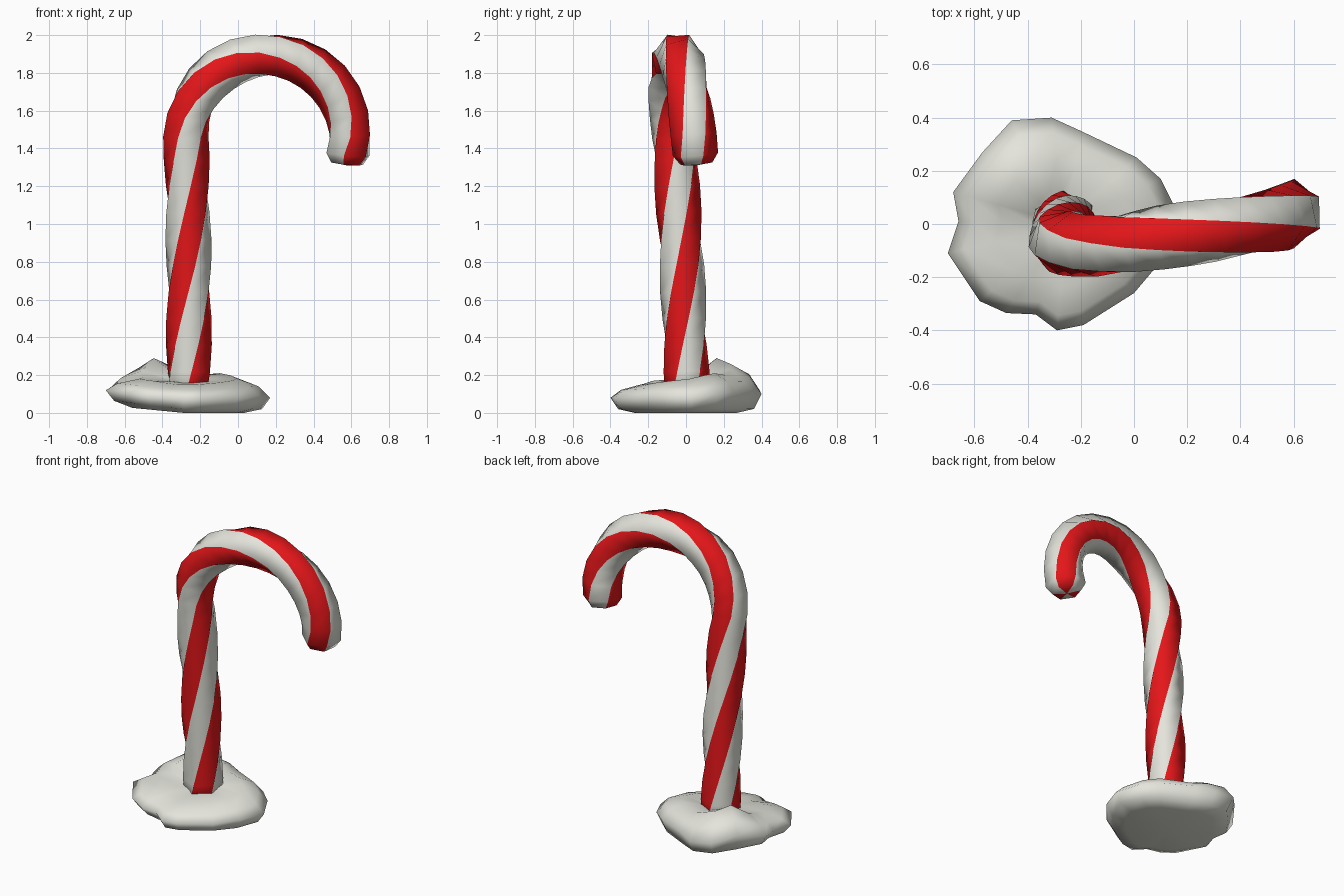
import bpy, bmesh, math
from mathutils import Vector

if "Cube" in bpy.data.objects:
    bpy.data.objects.remove(bpy.data.objects["Cube"])


def material(name, rgb):
    m = bpy.data.materials.new(name)
    m.diffuse_color = (*rgb, 1)
    m.use_nodes = True
    m.node_tree.nodes["Principled BSDF"].inputs["Base Color"].default_value = m.diffuse_color
    return m


white = material("sugar_white", (0.78, 0.78, 0.72))
red = material("candy_red", (0.78, 0.008, 0.01))


def interp(keys, t):
    for (t0, v0), (t1, v1) in zip(keys, keys[1:]):
        if t <= t1:
            return v0 + (v1 - v0) * (t - t0) / (t1 - t0)
    return keys[-1][1]


def make_object(name, bm, mats):
    for f in bm.faces:
        f.smooth = True
    me = bpy.data.meshes.new(name)
    bm.to_mesh(me)
    bm.free()
    for m in mats:
        me.materials.append(m)
    ob = bpy.data.objects.new(name, me)
    bpy.context.collection.objects.link(ob)
    return ob


def bridge(bm, a, b, colour=lambda k: 0):
    n = len(a)
    for k in range(n):
        j = (k + 1) % n
        bm.faces.new((a[k], a[j], b[j], b[k])).material_index = colour(k)


def fan(bm, ring, tip, colour=lambda k: 0):
    n = len(ring)
    for k in range(n):
        bm.faces.new((ring[k], ring[(k + 1) % n], tip)).material_index = colour(k)


# Candy cane path: straight stem, then an arch; each row is (point, twist in degrees)
R, CX, CZ, AX, AZ = 0.122, 0.158, 1.46, 0.434, 0.434
lean = [(0.0, 0.01), (0.17, 0.005), (0.8, -0.022), (1.5, -0.065)]
sweep = [(0, -0.065), (40, -0.082), (65, -0.07), (90, -0.042),
         (135, 0.0), (180, 0.042), (200, 0.055)]
turn = [(0, 160), (90, 240), (180, 300), (200, 316)]
rows = []
for i in range(10):
    z = 0.08 + 1.26 * i / 9
    x = -0.26 - 0.014 * max(0, (z - 0.8) / 0.66)
    rows.append((Vector((x, interp(lean, z), z)), (z - 0.17) * 124))
for i in range(15):
    a = 192 * i / 14
    th = math.radians(180 - a)
    p = Vector((CX + AX * math.cos(th), interp(sweep, a), CZ + AZ * math.sin(th)))
    rows.append((p, interp(turn, a)))

# Twisted hexagonal cane with alternating stripes
bm = bmesh.new()
stripe = lambda k: 1 if k % 2 == 0 else 0


def hexagon(p, t, twist, r):
    u = Vector((0, -1, 0))
    u = (u - t * u.dot(t)).normalized()
    v = t.cross(u)
    out = []
    for k in range(6):
        f = math.radians(60 * k + twist)
        out.append(bm.verts.new(p + (u * math.cos(f) + v * math.sin(f)) * r))
    return out


rings = []
for i, (p, tw) in enumerate(rows):
    t = (rows[min(i + 1, len(rows) - 1)][0] - rows[max(i - 1, 0)][0]).normalized()
    rings.append(hexagon(p, t, tw, R))
# Rounded end
rings.append(hexagon(p + t * 0.05, t, tw + 4, R * 0.72))
for a, b in zip(rings, rings[1:]):
    bridge(bm, a, b, stripe)
fan(bm, rings[-1], bm.verts.new(p + t * 0.06), stripe)
fan(bm, rings[0][::-1], bm.verts.new(rows[0][0]))
make_object("candy_cane", bm, [white, red])

# Snow mound outline, anticlockwise: x, y, rim height, crown height
outline = [
    (0.17, 0.03, 0.08, 0.18), (0.10, 0.17, 0.10, 0.20), (0.01, 0.25, 0.11, 0.21),
    (-0.20, 0.35, 0.12, 0.20), (-0.31, 0.40, 0.10, 0.23), (-0.46, 0.39, 0.12, 0.26),
    (-0.57, 0.27, 0.16, 0.29), (-0.68, 0.12, 0.13, 0.22), (-0.66, 0.01, 0.12, 0.19),
    (-0.70, -0.11, 0.12, 0.18), (-0.58, -0.29, 0.11, 0.17), (-0.48, -0.335, 0.09, 0.16),
    (-0.37, -0.34, 0.09, 0.15), (-0.29, -0.40, 0.08, 0.15), (-0.19, -0.38, 0.08, 0.15),
    (0.0, -0.26, 0.08, 0.16), (0.11, -0.13, 0.09, 0.17)]
MX = -0.26
bm = bmesh.new()


def snow_ring(scale, height):
    return [bm.verts.new((MX + (x - MX) * scale, y * scale, height(x, rim, top)))
            for x, y, rim, top in outline]


under = lambda x: max(0.0, -0.3 - x) * 0.11
layers = [
    snow_ring(0.68, lambda x, r, t: under(x) * 0.6),
    snow_ring(0.90, lambda x, r, t: 0.02 + under(x)),
    snow_ring(1.00, lambda x, r, t: r),
    snow_ring(0.86, lambda x, r, t: r * 0.4 + t * 0.6),
    snow_ring(0.60, lambda x, r, t: t),
    snow_ring(0.30, lambda x, r, t: 0.09 + t * 0.45)]
for a, b in zip(layers, layers[1:]):
    bridge(bm, a, b)
fan(bm, layers[-1], bm.verts.new((MX, 0, 0.16)))
fan(bm, layers[0][::-1], bm.verts.new((MX, 0, 0.0)))
make_object("snow_mound", bm, [white])
